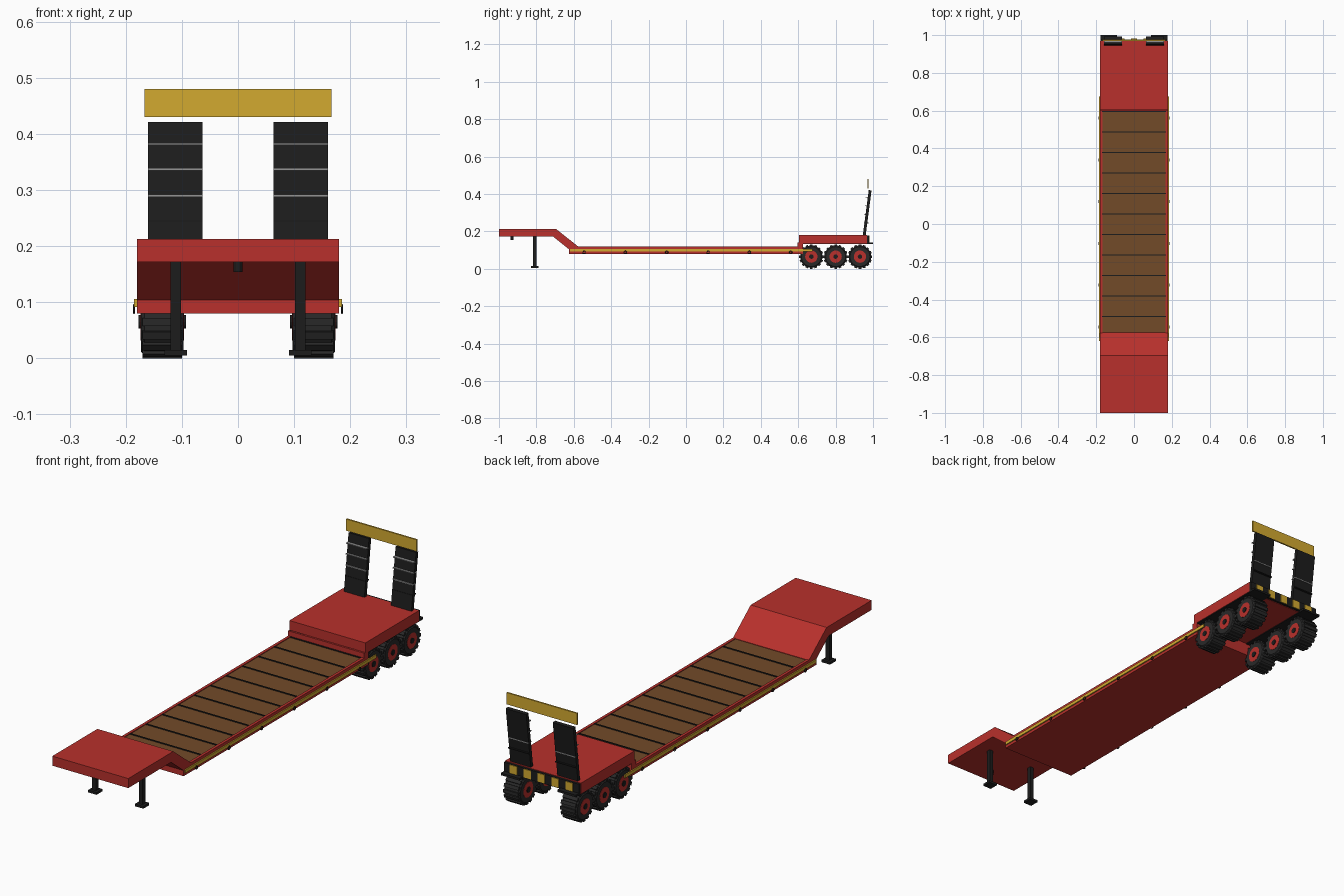
import bpy, bmesh
from math import sin, cos, pi, radians
from mathutils import Matrix, Vector

if "Cube" in bpy.data.objects:
    bpy.data.objects.remove(bpy.data.objects["Cube"])


def mat(name, r, g, b):
    m = bpy.data.materials.new(name)
    m.diffuse_color = (r, g, b, 1)
    m.use_nodes = True
    m.node_tree.nodes["Principled BSDF"].inputs["Base Color"].default_value = m.diffuse_color
    return m


RED = mat("red_paint", 0.48, 0.03, 0.025)
WOOD = mat("timber", 0.17, 0.07, 0.022)
YELLOW = mat("yellow", 0.65, 0.40, 0.03)
BLACK = mat("black", 0.012, 0.012, 0.012)
RUBBER = mat("rubber", 0.022, 0.022, 0.022)
STEEL = mat("steel", 0.3, 0.3, 0.3)


def finish(name, bm, material):
    bmesh.ops.recalc_face_normals(bm, faces=bm.faces)
    me = bpy.data.meshes.new(name)
    bm.to_mesh(me)
    bm.free()
    me.materials.append(material)
    ob = bpy.data.objects.new(name, me)
    bpy.context.collection.objects.link(ob)
    return ob


def add_box(bm, lo, hi, m=Matrix()):
    lo, hi = Vector(lo), Vector(hi)
    s = Matrix.Diagonal((*(hi - lo), 1))
    bmesh.ops.create_cube(bm, size=1, matrix=m @ Matrix.Translation((lo + hi) / 2) @ s)


def box(name, lo, hi, material):
    bm = bmesh.new()
    add_box(bm, lo, hi)
    return finish(name, bm, material)


def cyl(name, centre, r, depth, material, axis='X', seg=20):
    bm = bmesh.new()
    rot = Matrix.Rotation(pi / 2, 4, 'Y') if axis == 'X' else Matrix()
    bmesh.ops.create_cone(bm, cap_ends=True, segments=seg, radius1=r, radius2=r,
                          depth=depth, matrix=Matrix.Translation(centre) @ rot)
    return finish(name, bm, material)


def extrude_x(name, profile, x0, x1, material):
    bm = bmesh.new()
    f = bm.faces.new([bm.verts.new((x0, y, z)) for y, z in profile])
    out = bmesh.ops.extrude_face_region(bm, geom=[f])["geom"]
    bmesh.ops.translate(bm, vec=(x1 - x0, 0, 0),
                        verts=[v for v in out if isinstance(v, bmesh.types.BMVert)])
    return finish(name, bm, material)


# Main frame: gooseneck, low deck, raised rear deck
extrude_x("gooseneck", [(-1, .172), (-1, .213), (-.695, .213), (-.575, .118),
                        (-.575, .1), (-.62, .1), (-.71, .172)], -.18, .18, RED)
box("low_deck", (-.18, -.625, .08), (.18, .625, .108), RED)
box("rear_deck", (-.18, .605, .135), (.18, .968, .181), RED)
box("deck_transition", (-.18, .597, .105), (.18, .625, .14), RED)

# Timber deck planks and raised dark strips between them
box("timber_deck", (-.168, -.578, .105), (.168, .6, .116), WOOD)
bm = bmesh.new()
for i in range(11):
    y = -.49 + i * .1085
    add_box(bm, (-.17, y - .003, .11), (.17, y + .003, .119))
finish("plank_joints", bm, BLACK)

# Side rails, reflective strips and lashing rings
for s, side in ((-1, "left"), (1, "right")):
    x = sorted((s * .168, s * .18))
    box(side + "_side_rail", (x[0], -.6, .1), (x[1], .61, .119), RED)
    x = sorted((s * .179, s * .185))
    box(side + "_yellow_strip", (x[0], -.62, .092), (x[1], .675, .106), YELLOW)
    for i in range(6):
        bpy.ops.mesh.primitive_torus_add(
            major_radius=.007, minor_radius=.002, major_segments=12, minor_segments=6,
            location=(s * .185, -.545 + i * .221, .088), rotation=(0, pi / 2, 0))
        ring = bpy.context.object
        ring.name = side + "_lashing_ring"
        ring.data.materials.append(BLACK)


def wheel(name, s, y):
    c = Vector((s * .135, y, .065))
    # Tyre: lathed cross-section (x offset, radius)
    prof = [(-.038, .032), (-.038, .053), (-.032, .06), (.032, .06), (.038, .053), (.038, .032)]
    n = 24
    bm = bmesh.new()
    rings = [[bm.verts.new(c + Vector((dx, r * cos(2 * pi * i / n), r * sin(2 * pi * i / n))))
              for dx, r in prof] for i in range(n)]
    for i in range(n):
        a, b = rings[i], rings[(i + 1) % n]
        for j in range(len(prof)):
            k = (j + 1) % len(prof)
            bm.faces.new((a[j], a[k], b[k], b[j]))
    finish(name + "_tyre", bm, RUBBER)
    # Tread blocks
    bm = bmesh.new()
    for i in range(16):
        m = Matrix.Translation(c) @ Matrix.Rotation(2 * pi * i / 16, 4, 'X')
        add_box(bm, (-.035, -.007, -.065), (.035, .007, -.056), m)
    finish(name + "_tread", bm, RUBBER)
    # Rim, hub and bolts
    cyl(name + "_rim", c, .033, .078, RED)
    cyl(name + "_hub", c, .012, .084, BLACK, seg=12)


for s, side in ((-1, "left"), (1, "right")):
    for i, y in enumerate((.67, .80, .93)):
        wheel(f"{side}_wheel_{i + 1}", s, y)
    x = sorted((s * .09, s * .178))
    box(side + "_mudguard", (x[0], .605, .132), (x[1], 1, .141), BLACK)

# Striped rear bumper
box("rear_bumper", (-.178, .966, .137), (.178, .978, .179), BLACK)
for i in range(5):
    x = -.132 + i * .066
    box("bumper_stripe", (x - .017, .97, .14), (x + .017, .981, .177), YELLOW)

# Folded loading ramps with cross cleats
for s, side in ((-1, "left"), (1, "right")):
    x0, x1 = sorted((s * .063, s * .16))
    extrude_x(side + "_ramp", [(.945, .176), (.960, .174), (.992, .419), (.977, .421)], x0, x1, BLACK)
    for z in (.245, .29, .337, .382):
        box(side + "_ramp_cleat", (x0, .953 + (z - .245) * .05, z - .002),
            (x1, .977, z + .002), STEEL if z > .25 else BLACK)

# Warning board above the ramps
box("warning_board", (-.167, .970, .43), (.167, .977, .48), YELLOW)

# Landing legs and kingpin
for s, side in ((-1, "left"), (1, "right")):
    x = s * .111
    box(side + "_landing_leg", (x - .009, -.817, .01), (x + .009, -.799, .174), BLACK)
    box(side + "_landing_foot", (x - .02, -.828, .005), (x + .02, -.788, .015), BLACK)
cyl("kingpin", (0, -.93, .164), .008, .02, BLACK, 'Z', 12)
